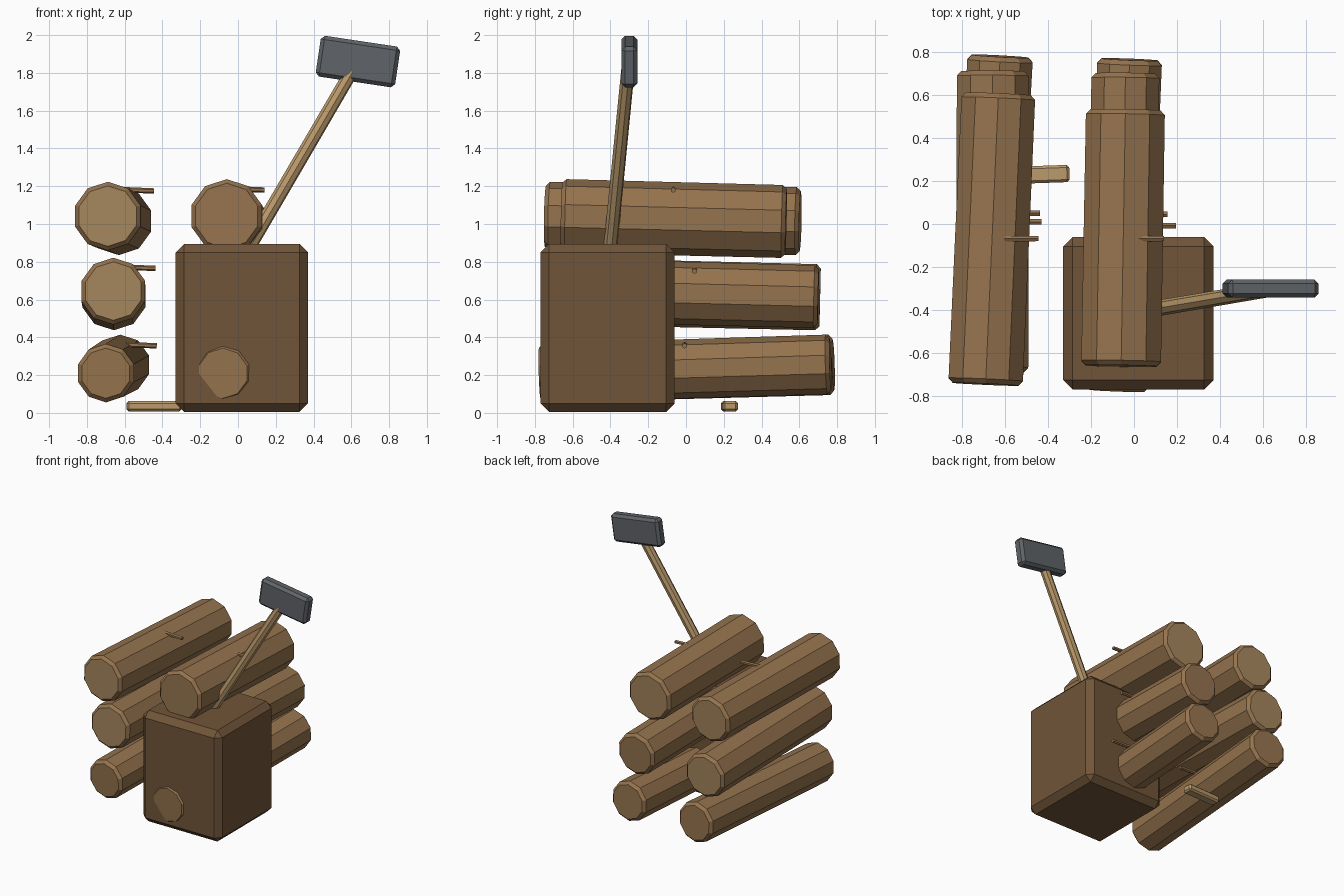
import bpy, bmesh, math
from mathutils import Vector, Matrix

if "Cube" in bpy.data.objects:
    bpy.data.objects.remove(bpy.data.objects["Cube"])


def material(name, rgb):
    m = bpy.data.materials.new(name)
    m.diffuse_color = (*rgb, 1)
    m.use_nodes = True
    m.node_tree.nodes["Principled BSDF"].inputs["Base Color"].default_value = m.diffuse_color
    return m


BARK = material("log_brown", (0.30, 0.172, 0.076))
CUT = material("cut_wood", (0.37, 0.235, 0.108))
DARK = material("dark_wood", (0.165, 0.090, 0.040))
PALE = material("pale_wood", (0.50, 0.325, 0.150))
STEEL = material("steel", (0.115, 0.126, 0.138))


def finish(name, bm, mats):
    bmesh.ops.recalc_face_normals(bm, faces=bm.faces[:])
    mesh = bpy.data.meshes.new(name)
    bm.to_mesh(mesh)
    bm.free()
    for m in mats:
        mesh.materials.append(m)
    ob = bpy.data.objects.new(name, mesh)
    bpy.context.collection.objects.link(ob)
    return ob


def rod(name, a, b, ra, rb, sides, mats, chamfer=0.0, cut_ends=(False, False)):
    """Faceted rod from a to b with chamfered ends."""
    a, b = Vector(a), Vector(b)
    d = (b - a).normalized()
    side = d.cross(Vector((0, 0, 1))).normalized()
    up = side.cross(d)
    stations = [(a, ra), (b, rb)]
    if chamfer:
        stations = [(a, ra - chamfer), (a + d * chamfer, ra),
                    (b - d * chamfer, rb), (b, rb - chamfer)]
    bm = bmesh.new()
    rings = []
    for p, r in stations:
        angles = [2 * math.pi * i / sides for i in range(sides)]
        rings.append([bm.verts.new(p + r * (up * math.cos(t) + side * math.sin(t)))
                      for t in angles])
    for r0, r1 in zip(rings, rings[1:]):
        for i in range(sides):
            j = (i + 1) % sides
            bm.faces.new((r0[i], r0[j], r1[j], r1[i]))
    for ring, cut in zip((rings[0], rings[-1]), cut_ends):
        bm.faces.new(ring).material_index = int(cut)
    return finish(name, bm, mats)


def box(name, center, size, bevel, mat, rot=None):
    """Box with single-segment chamfered edges."""
    bm = bmesh.new()
    bmesh.ops.create_cube(bm, size=1)
    bmesh.ops.scale(bm, vec=size, verts=bm.verts[:])
    bmesh.ops.bevel(bm, geom=bm.edges[:], offset=bevel, segments=1,
                    affect='EDGES', profile=0.5)
    m = Matrix.Translation(center)
    if rot:
        m = m @ rot
    bm.transform(m)
    return finish(name, bm, [mat])


# Stacked logs: front centre, back centre, radii, lighter ends, twig (tip x, y, z)
logs = [
    ("left_bottom", (-0.70, -0.69, 0.21), (-0.622, 0.78, 0.255), 0.155, 0.16,
     (False, False), (-0.43, 0.01, 0.355)),
    ("left_middle", (-0.66, -0.69, 0.645), (-0.657, 0.71, 0.612), 0.177, 0.175,
     (True, True), (-0.437, 0.05, 0.765)),
    ("left_top", (-0.69, -0.745, 1.042), (-0.63, 0.605, 1.015), 0.182, 0.18,
     (True, True), (-0.445, -0.068, 1.175)),
    ("right_bottom", (-0.08, -0.775, 0.21), (-0.02, 0.765, 0.257), 0.155, 0.158,
     (False, False), (0.195, -0.008, 0.355)),
    ("right_middle", (-0.055, -0.68, 0.65), (-0.04, 0.70, 0.615), 0.168, 0.166,
     (False, False), (0.155, 0.045, 0.75)),
    ("right_top", (-0.06, -0.66, 1.043), (-0.04, 0.53, 1.013), 0.195, 0.193,
     (False, True), (0.14, -0.068, 1.18)),
]
for name, a, b, ra, rb, cuts, tip in logs:
    rod(name + "_log", a, b, ra, rb, 10, [BARK, CUT], 0.022, cuts)
    root = (tip[0] - 0.16, tip[1], tip[2] + 0.006)
    rod(name + "_twig", root, tip, 0.015, 0.014, 6, [BARK])

# Chopping block
box("chopping_block", (0.02, -0.415, 0.45), (0.70, 0.71, 0.89), 0.045, DARK)

# Axe
rod("axe_handle", (0.06, -0.40, 0.88), (0.65, -0.30, 1.89), 0.037, 0.036, 8, [PALE])
box("axe_head", (0.635, -0.30, 1.86), (0.425, 0.085, 0.218), 0.02, STEEL,
    Matrix.Rotation(math.radians(8.5), 4, 'Y'))

# Wood chip on the ground
box("wood_chip", (-0.445, 0.23, 0.035), (0.29, 0.08, 0.055), 0.012, PALE,
    Matrix.Rotation(math.radians(2), 4, 'Z'))
